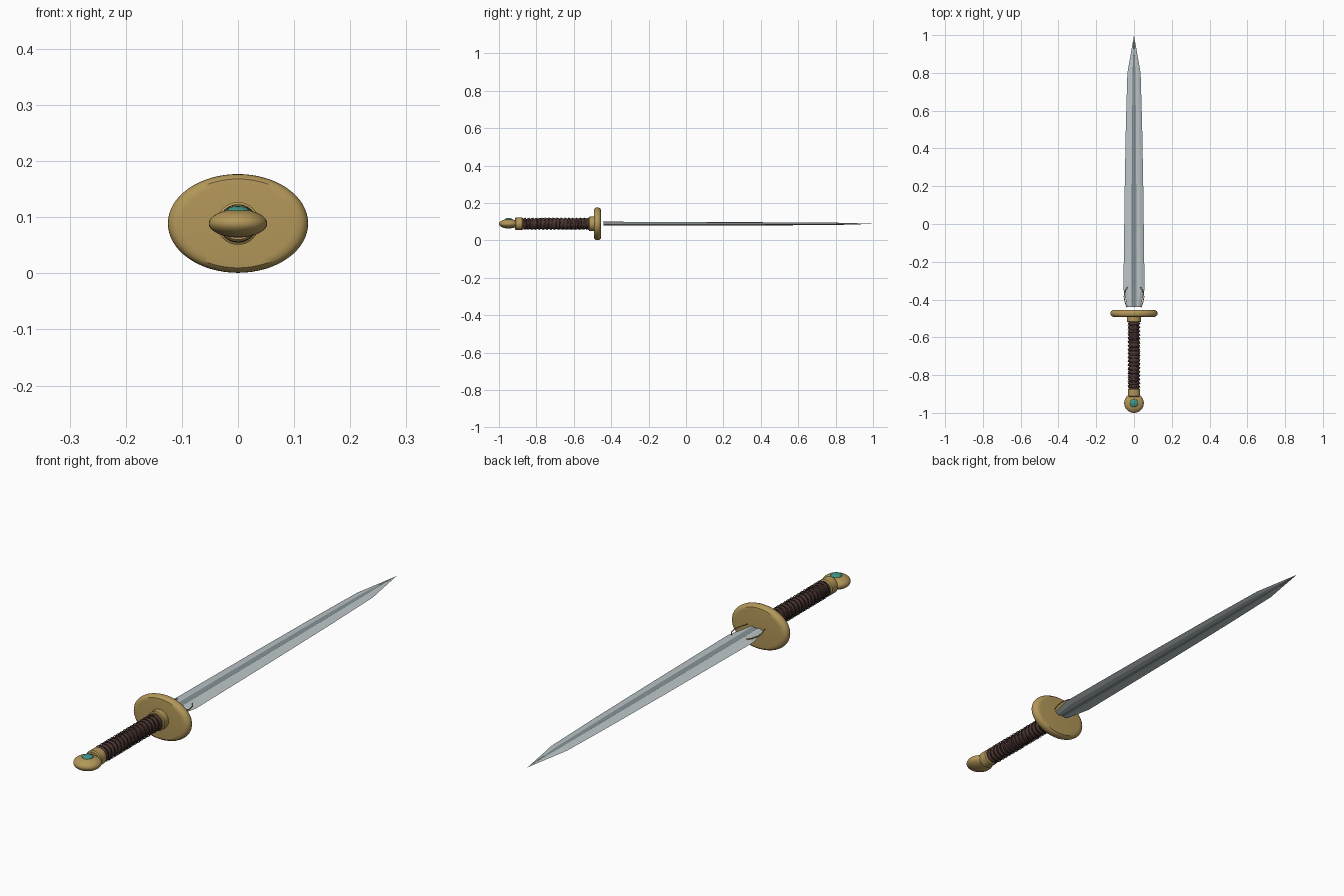
import bpy, bmesh, math

if "Cube" in bpy.data.objects:
    bpy.data.objects.remove(bpy.data.objects["Cube"])

ZC = 0.089  # height of the sword's long axis


def material(name, rgb):
    m = bpy.data.materials.new(name)
    m.diffuse_color = (*rgb, 1)
    m.use_nodes = True
    m.node_tree.nodes["Principled BSDF"].inputs["Base Color"].default_value = m.diffuse_color
    return m


GOLD = material("brass", (0.45, 0.31, 0.10))
STEEL = material("steel", (0.50, 0.56, 0.58))
DARK_STEEL = material("dark_steel", (0.24, 0.29, 0.31))
LEATHER = material("leather", (0.07, 0.035, 0.03))
WIRE = material("wire", (0.03, 0.03, 0.03))
GEM = material("gem", (0.05, 0.30, 0.24))


def finish(name, bm, mats, angle=35):
    bmesh.ops.recalc_face_normals(bm, faces=bm.faces)
    me = bpy.data.meshes.new(name)
    bm.to_mesh(me)
    bm.free()
    ob = bpy.data.objects.new(name, me)
    bpy.context.collection.objects.link(ob)
    for m in mats:
        me.materials.append(m)
    if angle:
        bpy.ops.object.select_all(action='DESELECT')
        ob.select_set(True)
        bpy.context.view_layer.objects.active = ob
        bpy.ops.object.shade_smooth_by_angle(angle=math.radians(angle))
    return ob


def lathe(name, profile, mat, sx=1.0, sz=1.0, n=48):
    """Turn (y, radius) points around the sword axis, with capped ends."""
    bm = bmesh.new()
    rings = []
    for y, r in profile:
        rings.append([bm.verts.new((r * sx * math.cos(2 * math.pi * i / n), y,
                                    ZC + r * sz * math.sin(2 * math.pi * i / n)))
                      for i in range(n)])
    for a, b in zip(rings, rings[1:]):
        for i in range(n):
            j = (i + 1) % n
            bm.faces.new((a[i], a[j], b[j], b[i]))
    bm.faces.new(rings[0])
    bm.faces.new(rings[-1])
    return finish(name, bm, [mat])


def ellipsoid(name, centre, radii, mat, u=32, v=16, angle=35):
    bm = bmesh.new()
    bmesh.ops.create_uvsphere(bm, u_segments=u, v_segments=v, radius=1)
    bmesh.ops.scale(bm, vec=radii, verts=bm.verts)
    bmesh.ops.translate(bm, vec=centre, verts=bm.verts)
    return finish(name, bm, [mat], angle)


def wire(name, pts, radius, mat):
    cu = bpy.data.curves.new(name, 'CURVE')
    cu.dimensions = '3D'
    cu.bevel_depth = radius
    cu.bevel_resolution = 1
    cu.use_fill_caps = True
    sp = cu.splines.new('POLY')
    sp.points.add(len(pts) - 1)
    for p, co in zip(sp.points, pts):
        p.co = (*co, 1)
    cu.materials.append(mat)
    ob = bpy.data.objects.new(name, cu)
    bpy.context.collection.objects.link(ob)
    return ob


# Blade: y, half width, half thickness, fuller half width
sections = [(-0.44, 0.036, 0.010, 0.013), (-0.345, 0.056, 0.010, 0.013),
            (0.20, 0.049, 0.009, 0.012), (0.53, 0.043, 0.008, 0.010),
            (0.80, 0.035, 0.006, 0.008), (0.89, 0.019, 0.004, 0.004)]
bm = bmesh.new()
rings = []
for y, w, t, f in sections:
    half = [(-w, 0), (-w * 0.62, t * 0.8), (-f, t), (-f * 0.5, t * 0.7),
            (f * 0.5, t * 0.7), (f, t), (w * 0.62, t * 0.8)]
    outline = half + [(-x, -z) for x, z in half]
    rings.append([bm.verts.new((x, y, ZC + z)) for x, z in outline])
n = len(rings[0])
fuller = (2, 3, 4, 9, 10, 11)
for a, b in zip(rings, rings[1:]):
    for i in range(n):
        j = (i + 1) % n
        bm.faces.new((a[i], a[j], b[j], b[i])).material_index = int(i in fuller)
tip = bm.verts.new((0, 1.0, ZC))
for i in range(n):
    bm.faces.new((rings[-1][i], rings[-1][(i + 1) % n], tip)).material_index = int(i in fuller)
bm.faces.new(rings[0])
finish("blade", bm, [STEEL, DARK_STEEL], 0)

# Fine brass curls at the blade base
for s, side in ((-1, "left"), (1, "right")):
    wire("blade_curl_" + side,
         [(s * x, y, ZC + 0.011) for x, y in
          ((0.034, -0.335), (0.046, -0.352), (0.053, -0.385), (0.047, -0.415), (0.038, -0.442))],
         0.0022, GOLD)

# Oval guard and its collar
lathe("guard", [(-0.492, 0.80), (-0.491, 0.90), (-0.486, 0.96), (-0.480, 0.99), (-0.4735, 1.0),
                (-0.467, 0.99), (-0.461, 0.96), (-0.456, 0.90), (-0.455, 0.80)],
      GOLD, 0.125, 0.088, 64)
lathe("guard_collar", [(-0.520, 0.034), (-0.517, 0.038), (-0.488, 0.038)], GOLD)

# Leather grip with raised wraps
lathe("grip", [(-0.88, 0.026), (-0.70, 0.028), (-0.51, 0.027)], LEATHER)
COUNT = 18
for k in range(COUNT):
    y = -0.862 + k * (0.335 / (COUNT - 1))
    c = [(y + 0.008 * math.cos(a), 0.0265 + 0.0045 * math.sin(a))
         for a in (math.pi * (1 - i / 8) for i in range(9))]
    lathe("grip_wrap_%02d" % (k + 1), c, LEATHER, n=32)

# Thin wire winding round the grip
TURNS, STEPS = 16, 24
wire("grip_wire",
     [(0.033 * math.cos(2 * math.pi * i / STEPS), -0.865 + 0.34 * i / (TURNS * STEPS),
       ZC + 0.033 * math.sin(2 * math.pi * i / STEPS)) for i in range(TURNS * STEPS + 1)],
     0.0012, WIRE)

# Pommel with collar and inset gem
lathe("pommel_collar", [(-0.915, 0.029), (-0.910, 0.033), (-0.876, 0.033), (-0.871, 0.029)], GOLD)
ellipsoid("pommel", (0, -0.948, ZC), (0.052, 0.052, 0.025), GOLD, 40, 20)
ellipsoid("pommel_gem", (0, -0.948, ZC + 0.022), (0.022, 0.022, 0.009), GEM, 12, 8, 0)
